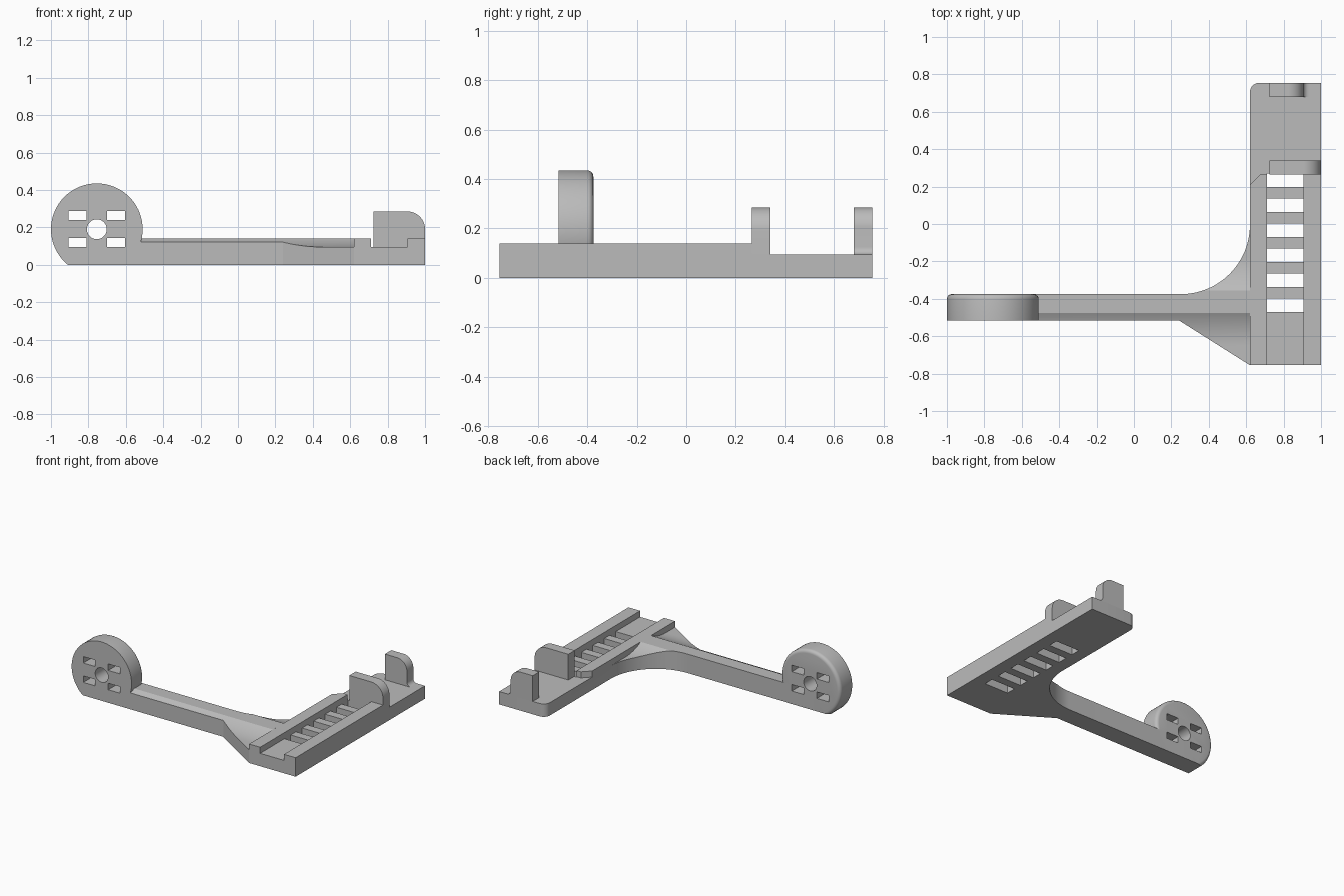
import bpy, bmesh
from math import sin, cos, radians

cube = bpy.data.objects.get("Cube")
if cube:
    bpy.data.objects.remove(cube, do_unlink=True)

grey = bpy.data.materials.new("plain grey")
grey.use_nodes = True
colour = (0.5, 0.5, 0.5, 1)
grey.diffuse_color = colour
grey.node_tree.nodes["Principled BSDF"].inputs["Base Color"].default_value = colour


def arc(cx, cy, r, start, end, steps=16):
    angles = [radians(start + (end - start) * i / steps) for i in range(steps + 1)]
    return [(cx + r * cos(a), cy + r * sin(a)) for a in angles]


def prism(name, outline, axis, low, high, rounding=0):
    """Extrude a closed outline along an axis; optionally round the rim at the high end."""
    place = {"x": lambda a, b, h: (h, a, b),
             "y": lambda a, b, h: (a, h, b),
             "z": lambda a, b, h: (a, b, h)}[axis]
    bm = bmesh.new()
    face = bm.faces.new([bm.verts.new(place(a, b, low)) for a, b in outline])
    copy = bmesh.ops.extrude_face_region(bm, geom=[face])["geom"]
    top = [g for g in copy if isinstance(g, bmesh.types.BMVert)]
    shift = place(0, 0, high - low)
    bmesh.ops.translate(bm, verts=top, vec=shift)
    if rounding:
        rim = [e for e in bm.edges if all(v in top for v in e.verts)]
        bmesh.ops.bevel(bm, geom=rim, offset=rounding, segments=5, profile=0.5, affect="EDGES")
    bmesh.ops.recalc_face_normals(bm, faces=bm.faces[:])
    mesh = bpy.data.meshes.new(name)
    bm.to_mesh(mesh)
    bm.free()
    mesh.materials.append(grey)
    obj = bpy.data.objects.new(name, mesh)
    bpy.context.collection.objects.link(obj)
    return obj


def box(name, x0, x1, y0, y1, z0, z1):
    return prism(name, [(x0, y0), (x1, y0), (x1, y1), (x0, y1)], "z", z0, z1)


def combine(obj, operation, *others):
    """Apply booleans and discard the helper shapes."""
    for other in others:
        mod = obj.modifiers.new("cut", "BOOLEAN")
        mod.operation, mod.object, mod.solver = operation, other, "EXACT"
        bpy.context.view_layer.update()
        evaluated = obj.evaluated_get(bpy.context.evaluated_depsgraph_get())
        mesh = bpy.data.meshes.new_from_object(evaluated)
        obj.modifiers.clear()
        obj.data = mesh
        bpy.data.objects.remove(other, do_unlink=True)


FLOOR, TOP = 0.095, 0.14
FRONT, BACK = -0.515, -0.375

# Rail with channel, lowered rear shelf and floor slots
outline = [(0.62, -0.755), (1, -0.755), (1, 0.755)] + arc(0.67, 0.705, 0.05, 90, 180, 8)
rail = prism("slotted_rail", outline, "z", 0, TOP)
shelf = [(0.56, 0.15), (0.675, 0.265), (1.1, 0.265), (1.1, 0.9), (0.56, 0.9)]
combine(rail, "DIFFERENCE",
        prism("shelf_cutter", shelf, "z", FLOOR, 0.3),
        box("channel_cutter", 0.71, 0.905, -0.9, 0.4, FLOOR, 0.3))
for i in range(6):
    y = 0.235 - i * 0.134
    combine(rail, "DIFFERENCE",
            box("slot_cutter", 0.71, 0.905, y - 0.036, y + 0.036, -0.1, 0.2))

# Upright tabs on the rear shelf
tab = [(0.725, FLOOR), (1, FLOOR)] + arc(0.905, 0.19, 0.095, 0, 90) + [(0.725, 0.285)]
prism("middle_tab", tab, "y", 0.265, 0.34)
tab = ([(0.725, FLOOR)] + arc(0.935, 0.125, 0.03, 270, 180, 8)
       + arc(0.825, 0.205, 0.08, 0, 90) + [(0.725, 0.285)])
prism("rear_tab", tab, "y", 0.68, 0.755)

# Arm with flared root: plan outline crossed with a ridged section
plan = ([(-0.755, FRONT), (0.24, FRONT), (0.62, -0.755)]
        + arc(0.25, -0.005, 0.37, 0, -90, 28) + [(-0.755, BACK)])
arm = prism("arm", plan, "z", 0, 0.3)
section = ([(0.1, -0.1), (-0.9, -0.1), (-0.9, FLOOR)]
           + arc(-0.65, 0.455, 0.36, 270, 299, 12)
           + arc(-0.18, 0.455, 0.36, 241, 270, 12) + [(0.1, FLOOR)])
combine(arm, "INTERSECT", prism("section_helper", section, "x", -1.2, 0.9))

# Round hub at the arm's end, flat underneath, pierced by a bore and four windows
hub = prism("hub_with_arm", arc(-0.755, 0.19, 0.245, 0, 355, 71), "y", FRONT, BACK, 0.025)
combine(hub, "DIFFERENCE", box("ground_cutter", -1.2, 0, -1, 0.5, -0.3, 0))
combine(hub, "UNION", arm)
combine(hub, "DIFFERENCE",
        prism("bore_cutter", arc(-0.755, 0.19, 0.053, 0, 350, 35), "y", -0.7, 0))
for x in (-0.857, -0.653):
    for z in (0.12, 0.263):
        combine(hub, "DIFFERENCE",
                box("window_cutter", x - 0.048, x + 0.048, -0.7, 0, z - 0.024, z + 0.024))

# Smooth the curves, keep the edges crisp
for obj in bpy.context.collection.objects:
    if obj.type == "MESH":
        bpy.ops.object.select_all(action="DESELECT")
        obj.select_set(True)
        bpy.context.view_layer.objects.active = obj
        bpy.ops.object.shade_smooth_by_angle(angle=radians(25))
